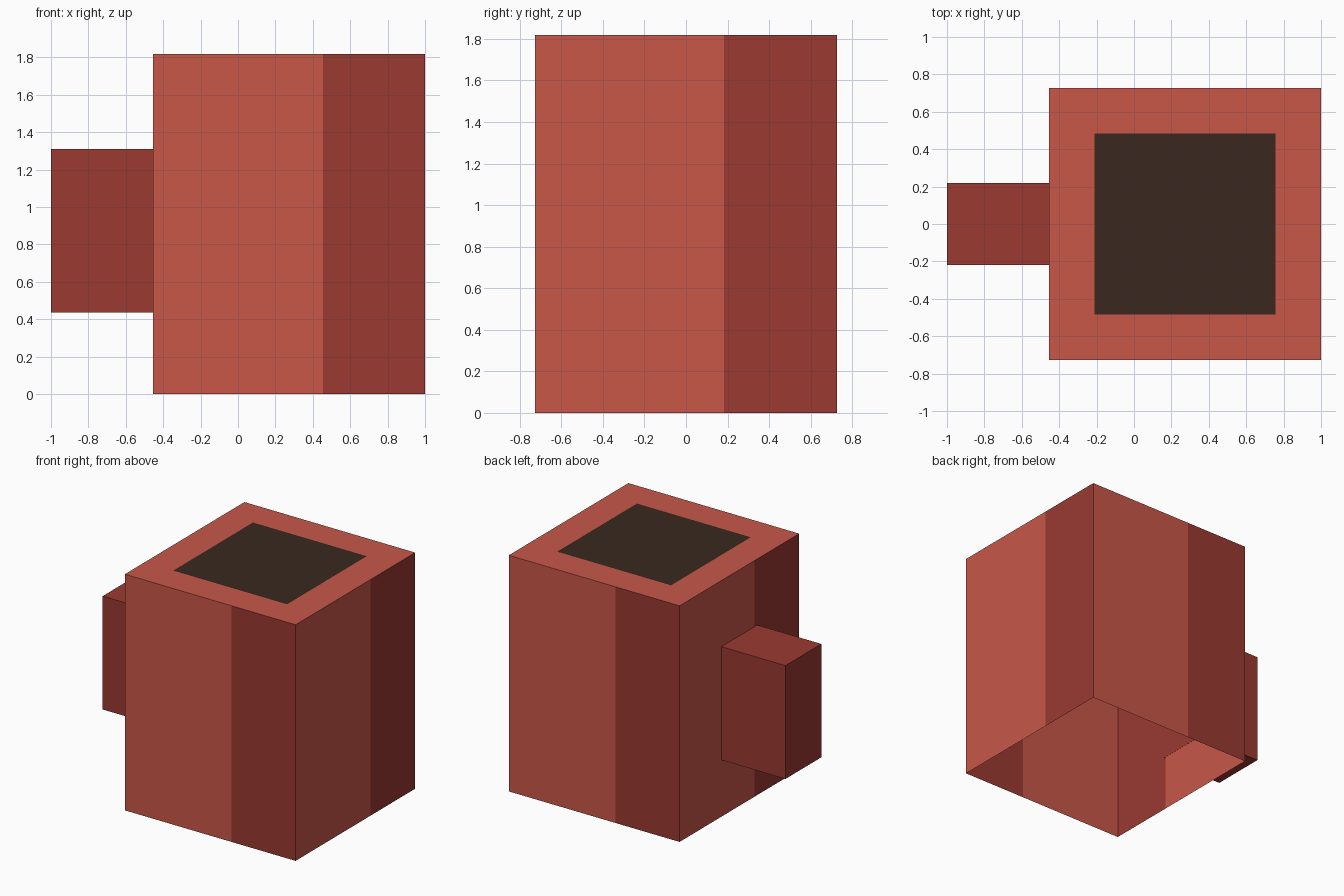
import bpy
import bmesh
from math import pi
from mathutils import Matrix, Vector

default = bpy.data.objects.get("Cube")
if default:
    bpy.data.objects.remove(default, do_unlink=True)

U = 2 / 11                      # modelling unit: eleven units span the length
HALF = 4 * U                    # half width of the body
HEIGHT = 10 * U
RIM = HALF / 3                  # width of the rim round the filling
BODY_X = 1 - HALF               # body centre


def material(name, rgb):
    mat = bpy.data.materials.new(name)
    mat.use_nodes = True
    mat.diffuse_color = (*rgb, 1)
    mat.node_tree.nodes["Principled BSDF"].inputs["Base Color"].default_value = (*rgb, 1)
    return mat


light_red = material("light_red", (0.58, 0.095, 0.066))
dark_red = material("dark_red", (0.325, 0.041, 0.031))
dark_brown = material("dark_brown", (0.041, 0.022, 0.013))


def add_object(name, bm, location, materials):
    mesh = bpy.data.meshes.new(name)
    bm.to_mesh(mesh)
    bm.free()
    for mat in materials:
        mesh.materials.append(mat)
    obj = bpy.data.objects.new(name, mesh)
    obj.location = location
    bpy.context.collection.objects.link(obj)
    return obj


# Body: four walls, each a wide light panel and a narrow dark one, open below
bm = bmesh.new()
outline = []
for side in range(4):
    turn = Matrix.Rotation(side * pi / 2, 3, "Z")
    outline += [turn @ Vector((x, -HALF, 0)) for x in (-HALF, U)]
bottom = [bm.verts.new(p) for p in outline]
top = [bm.verts.new(p + Vector((0, 0, HEIGHT))) for p in outline]
for i in range(len(outline)):
    j = (i + 1) % len(outline)
    wall = bm.faces.new((bottom[i], bottom[j], top[j], top[i]))
    wall.material_index = i % 2

# Filling: the inset middle of the top, inside a light rim
lid = bm.faces.new(top)
bm.normal_update()
bmesh.ops.inset_individual(bm, faces=[lid], thickness=RIM, use_even_offset=True)
lid.material_index = 2
add_object("mug_body", bm, (BODY_X, 0, 0), (light_red, dark_red, dark_brown))

# Handle: a plain block on the right side
bm = bmesh.new()
bmesh.ops.create_cube(bm, size=1)
length = 3 * U + 0.001          # reaches just through the wall
bmesh.ops.scale(bm, vec=(length, 2.4 * U, 4.8 * U), verts=bm.verts)
add_object("mug_handle", bm, (-1 + length / 2, 0, 4.8 * U), (dark_red,))
